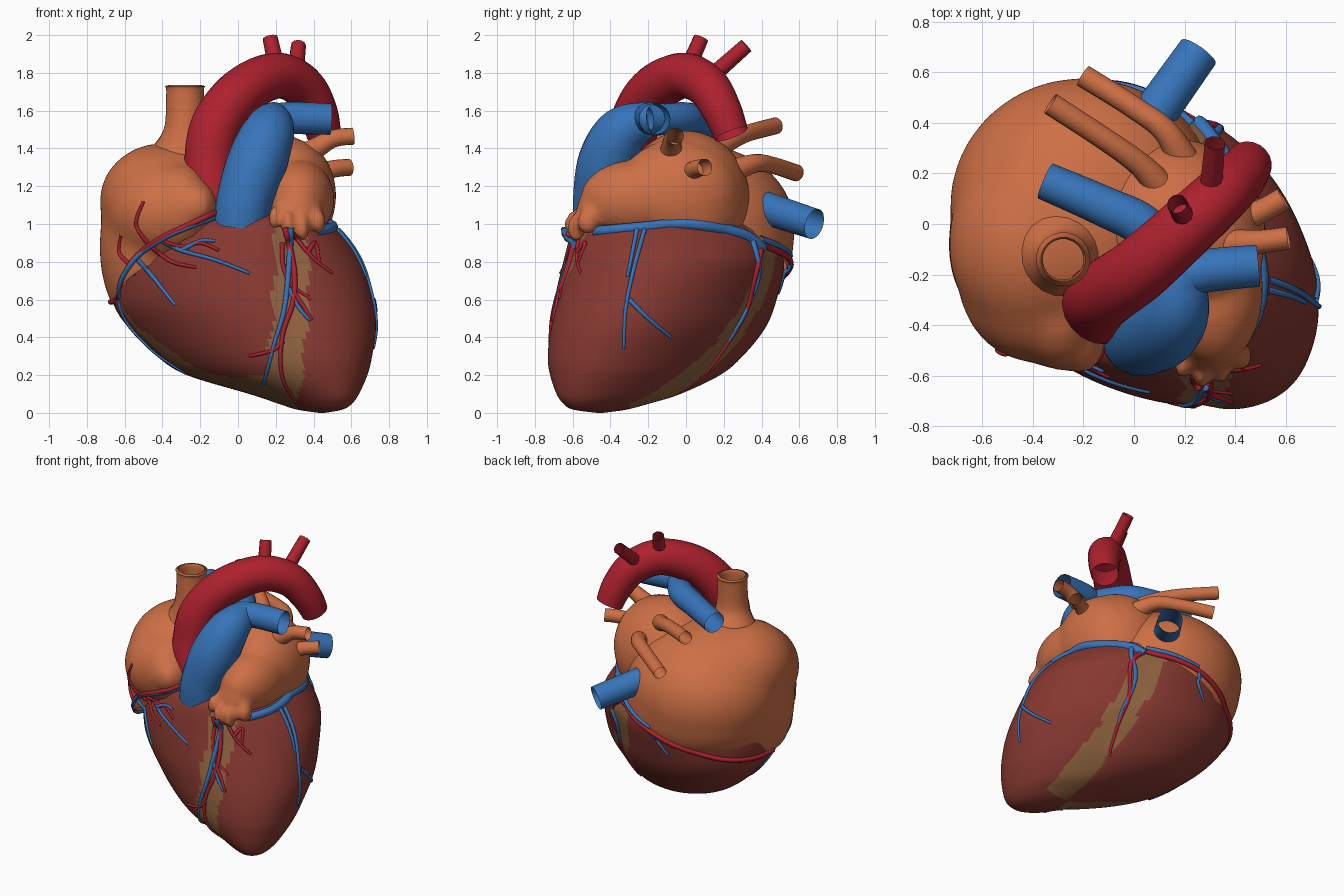
import bpy, bmesh, math
from mathutils import Vector
from mathutils.bvhtree import BVHTree

if "Cube" in bpy.data.objects:
    bpy.data.objects.remove(bpy.data.objects["Cube"])


def material(name, rgb):
    m = bpy.data.materials.new(name)
    m.diffuse_color = (*rgb, 1)
    m.use_nodes = True
    m.node_tree.nodes["Principled BSDF"].inputs["Base Color"].default_value = m.diffuse_color
    return m


MUSCLE = material("muscle brown red", (0.24, 0.04, 0.03))
FAT = material("fat tan", (0.28, 0.125, 0.05))
ATRIUM = material("atrium orange", (0.61, 0.16, 0.06))
ARTERY = material("artery red", (0.42, 0.015, 0.027))
VEIN = material("vein blue", (0.038, 0.175, 0.49))


def smooth_path(pts, steps):
    """Catmull-Rom through points of any dimension."""
    p = [pts[0]] + list(pts) + [pts[-1]]
    out = []
    for i in range(1, len(p) - 2):
        for s in range(steps):
            t = s / steps
            out.append(tuple(
                0.5 * (2 * b + (c - a) * t + (2 * a - 5 * b + 4 * c - d) * t * t
                       + (3 * b - a - 3 * c + d) * t ** 3)
                for a, b, c, d in zip(p[i - 1], p[i], p[i + 1], p[i + 2])))
    return out + [tuple(pts[-1])]


def add_object(name, mesh, *mats):
    if not mesh.materials:
        for m in mats:
            mesh.materials.append(m)
    mesh.shade_smooth()
    ob = bpy.data.objects.new(name, mesh)
    bpy.context.collection.objects.link(ob)
    return ob


def baked(ob):
    dg = bpy.context.evaluated_depsgraph_get()
    mesh = bpy.data.meshes.new_from_object(ob.evaluated_get(dg))
    bpy.data.objects.remove(ob)
    mesh.materials.clear()
    return mesh


def tube(name, pts, mat, steps=8, res=6, wall=0.0):
    """Tube along (x, y, z, radius) points, open at the ends."""
    path = smooth_path(pts, steps) if steps > 1 else pts
    cu = bpy.data.curves.new(name, 'CURVE')
    cu.dimensions = '3D'
    cu.bevel_depth = 1.0
    cu.bevel_resolution = res
    sp = cu.splines.new('POLY')
    sp.points.add(len(path) - 1)
    for q, (x, y, z, r) in zip(sp.points, path):
        q.co = (x, y, z, 1)
        q.radius = r
    tmp = bpy.data.objects.new(name + "_path", cu)
    bpy.context.collection.objects.link(tmp)
    ob = add_object(name, baked(tmp), mat)
    if wall:
        mod = ob.modifiers.new("wall", 'SOLIDIFY')
        mod.thickness = wall
        mod.offset = -1
    return ob


# ---- ventricles: stacked skewed ellipses (z, x0, x1, y0, y1)
SECTIONS = [
    (0.0, 0.43, 0.46, -0.47, -0.44), (0.018, 0.31, 0.555, -0.6, -0.31),
    (0.05, 0.21, 0.605, -0.65, -0.19), (0.1, 0.06, 0.64, -0.685, -0.03),
    (0.2, -0.27, 0.685, -0.72, 0.18), (0.3, -0.43, 0.71, -0.735, 0.3),
    (0.45, -0.58, 0.73, -0.725, 0.42), (0.6, -0.665, 0.715, -0.7, 0.48),
    (0.8, -0.65, 0.66, -0.65, 0.52), (0.95, -0.52, 0.55, -0.61, 0.47),
    (1.02, -0.36, 0.45, -0.57, 0.38), (1.06, -0.18, 0.3, -0.48, 0.2)]


def septum_x(y, z):
    return 0.28 - 0.1 * max(0, 0.55 - z) if y < -0.3 else 0.22 + (0.82 - z) * 0.27


def build_ventricles():
    bm = bmesh.new()
    n, rings = 144, []
    for z, x0, x1, y0, y1 in smooth_path(SECTIONS, 8):
        cx, cy, a, b = (x0 + x1) / 2, (y0 + y1) / 2, (x1 - x0) / 2, (y1 - y0) / 2
        skew = -0.5 + 0.33 * min(1, z / 0.8)
        ring = []
        for i in range(n):
            t = 2 * math.pi * i / n
            x, y = cx + a * math.cos(t), cy + b * math.sin(t + skew)
            d = (x - septum_x(y, z)) / 0.09          # shallow groove over the septum
            k = 1 - 0.03 * math.exp(-d * d)
            ring.append(bm.verts.new((x, cy + (y - cy) * k, max(z, 0))))
        rings.append(ring)
    for r, s in zip(rings, rings[1:]):
        for i in range(n):
            bm.faces.new((r[i], r[(i + 1) % n], s[(i + 1) % n], s[i]))
    bm.faces.new(rings[0][::-1])
    bm.faces.new(rings[-1])
    for f in bm.faces:                               # fat over septum and lower margin
        c = f.calc_center_median()
        wob = 0.01 * math.sin(c.z * 23)
        septal = abs(c.x - septum_x(c.y, c.z) + wob) < 0.092
        margin = (c.x < 0.16 and c.z < 0.2 + 0.95 * c.x ** 2 + wob
                  and c.y < -0.1 - 0.35 * (0.6 - c.z))
        f.material_index = 1 if septal or margin else 0
    me = bpy.data.meshes.new("ventricles")
    bm.to_mesh(me)
    return add_object("ventricles", me, MUSCLE, FAT)


def blob(name, balls, cuts, soften):
    """Fused ellipsoids (centre, radii), trimmed below planes z = a + b*x + c*y."""
    bm = bmesh.new()
    for x, y, z, a, b, c in balls:
        vs = bmesh.ops.create_icosphere(bm, subdivisions=4, radius=1)['verts']
        for v in vs:
            v.co = Vector((x + v.co.x * a, y + v.co.y * b, z + v.co.z * c))
    me = bpy.data.meshes.new(name)
    bm.to_mesh(me)
    ob = add_object(name, me, ATRIUM)
    rm = ob.modifiers.new("fuse", 'REMESH')
    rm.mode = 'VOXEL'
    rm.voxel_size = 0.02
    sm = ob.modifiers.new("soften", 'SMOOTH')
    sm.factor, sm.iterations = 0.5, soften
    me = baked(ob)
    bm = bmesh.new()
    bm.from_mesh(me)
    for a, b, c in cuts:
        res = bmesh.ops.bisect_plane(bm, geom=bm.verts[:] + bm.edges[:] + bm.faces[:],
                                     plane_co=(0, 0, a), plane_no=(-b, -c, 1), clear_inner=True)
        edges = [e for e in res['geom_cut'] if isinstance(e, bmesh.types.BMEdge)]
        bmesh.ops.holes_fill(bm, edges=edges, sides=0)
    bm.to_mesh(me)
    return add_object(name, me, ATRIUM)


ventricles = build_ventricles()
right_atrium = blob("right_atrium", [
    (-0.2, 0.07, 0.98, 0.53, 0.51, 0.44), (-0.18, 0.08, 0.88, 0.53, 0.49, 0.4),
    (-0.25, -0.01, 1.14, 0.45, 0.42, 0.3),
    (-0.4, -0.08, 1.12, 0.335, 0.39, 0.31), (-0.49, -0.08, 0.88, 0.245, 0.34, 0.45),
    (-0.39, -0.2, 1.06, 0.31, 0.35, 0.3), (-0.3, -0.36, 1.08, 0.17, 0.22, 0.24),
    (-0.21, -0.46, 1.1, 0.1, 0.14, 0.12)],
    [(0.85, 0.4, -0.1), (0.79, 0.45, -0.5)], 40)
left_atrium = blob("left_atrium", [
    (0.15, 0.0, 1.12, 0.36, 0.34, 0.375), (0.29, -0.04, 1.15, 0.23, 0.33, 0.3),
    (0.32, -0.26, 1.13, 0.19, 0.3, 0.21), (0.31, -0.44, 1.08, 0.14, 0.14, 0.11),
    (0.19, -0.56, 1.03, 0.03, 0.05, 0.07), (0.265, -0.6, 0.98, 0.03, 0.05, 0.09),
    (0.345, -0.58, 0.98, 0.03, 0.05, 0.08), (0.425, -0.52, 1.01, 0.04, 0.06, 0.07)],
    [(0.91, 0, 0)], 7)

# ---- great vessels
vessels = [
    tube("superior_vena_cava", [(-0.3, -0.1, 1.25, 0.27), (-0.29, -0.12, 1.37, 0.18),
         (-0.28, -0.14, 1.5, 0.114), (-0.28, -0.14, 1.69, 0.101), (-0.28, -0.14, 1.73, 0.107)],
         ATRIUM, res=8, wall=0.02),
    tube("aorta", [(-0.07, -0.35, 0.95, 0.12), (-0.13, -0.34, 1.15, 0.135), (-0.15, -0.31, 1.32, 0.135),
         (-0.115, -0.275, 1.52, 0.135), (0.02, -0.18, 1.7, 0.13), (0.2, -0.02, 1.785, 0.122),
         (0.34, 0.11, 1.73, 0.115), (0.42, 0.19, 1.6, 0.105), (0.455, 0.24, 1.475, 0.092)],
         ARTERY, res=8),
    tube("arch_branch_front", [(0.21, 0.0, 1.8, 0.045), (0.17, 0.08, 1.985, 0.04)], ARTERY, 2, 4),
    tube("arch_branch_rear", [(0.3, 0.1, 1.75, 0.045), (0.32, 0.32, 1.945, 0.04)], ARTERY, 2, 4),
    tube("pulmonary_trunk", [(0.015, -0.45, 0.98, 0.145), (0.035, -0.45, 1.12, 0.15),
         (0.1, -0.415, 1.32, 0.16), (0.16, -0.34, 1.48, 0.14), (0.19, -0.22, 1.55, 0.1),
         (0.22, -0.17, 1.56, 0.07)], VEIN, res=8),
    tube("left_pulmonary_artery", [(0.13, -0.25, 1.54, 0.08), (0.26, -0.19, 1.56, 0.085),
         (0.49, -0.165, 1.555, 0.083)], VEIN),
    tube("right_pulmonary_artery", [(0.2, -0.22, 1.55, 0.085), (0.05, -0.02, 1.56, 0.085),
         (-0.12, 0.07, 1.55, 0.08), (-0.35, 0.17, 1.52, 0.075)], VEIN),
    tube("inferior_vena_cava", [(0.07, 0.42, 1.085, 0.088), (0.255, 0.68, 1.0, 0.083)], VEIN, 8)]
PULMONARY_VEINS = [
    [(0.38, -0.08, 1.38, 0.06), (0.5, -0.07, 1.45, 0.047), (0.61, -0.055, 1.465, 0.045)],
    [(0.38, 0.0, 1.25, 0.06), (0.5, 0.05, 1.29, 0.047), (0.59, 0.1, 1.3, 0.045)],
    [(0.14, 0.1, 1.36, 0.07), (0.04, 0.22, 1.43, 0.05), (-0.1, 0.325, 1.48, 0.045),
     (-0.33, 0.475, 1.52, 0.045)],
    [(0.22, 0.2, 1.26, 0.07), (0.13, 0.36, 1.32, 0.05), (0.0, 0.46, 1.31, 0.045),
     (-0.2, 0.585, 1.27, 0.045)]]
for i, pts in enumerate(PULMONARY_VEINS):
    vessels.append(tube(f"pulmonary_vein_{i + 1}", pts, ATRIUM))

# ---- remove walls buried inside the neighbouring chambers
bodies = (ventricles, right_atrium, left_atrium)


def tree(ob):
    return BVHTree.FromPolygons([v.co.copy() for v in ob.data.vertices],
                                [list(p.vertices) for p in ob.data.polygons])


TREES = {ob.name: tree(ob) for ob in bodies}
for ob in list(bodies) + vessels:
    bm = bmesh.new()
    bm.from_mesh(ob.data)
    hidden = []
    for f in bm.faces:
        c = f.calc_center_median()
        for key, t in TREES.items():
            if key != ob.name:
                loc, nor, _, dist = t.find_nearest(c)
                if dist > 0.035 and (c - loc).dot(nor) < -0.7 * dist:
                    hidden.append(f)
                    break
    bmesh.ops.delete(bm, geom=hidden, context='FACES')
    bm.to_mesh(ob.data)


# ---- coronary vessels: drawn in a view and projected onto the heart
def hug(name, view, pts, r0, r1, mat, lift=0.3):
    path, flat = [], smooth_path(pts, 6)
    for i, p in enumerate(flat):
        if view == 'front':
            o, d = Vector((p[0], -3, p[1])), Vector((0, 1, 0))
        elif view == 'right':
            o, d = Vector((3, p[0], p[1])), Vector((-1, 0, 0))
        else:                                        # around: angle in degrees, height
            a = math.radians(p[0])
            d = Vector((-math.cos(a), -math.sin(a), 0))
            o = Vector((0, 0, p[1])) - 3 * d
        hits = [h for h in (t.ray_cast(o, d) for t in TREES.values()) if h[0]]
        if hits:
            hit = min(hits, key=lambda h: h[3])[0]
            r = r0 + (r1 - r0) * i / (len(flat) - 1)
            path.append((*(hit - d * r * lift), r))
    if len(path) > 2:
        tube(name, path, mat, steps=1, res=2)


FRONT_ARTERIES = [
    [(.25, .98), (.28, .85), (.3, .72), (.29, .58), (.24, .43), (.225, .28), (.245, .16), (.31, .05)],
    [(.29, .95), (.36, .86), (.42, .8), (.5, .74)], [(.3, .63), (.35, .56), (.39, .49)],
    [(.24, .38), (.18, .33), (.06, .3)], [(.37, .85), (.41, .9), (.43, .8)],
    [(-.1, 1.07), (-.25, 1.0), (-.4, .93), (-.53, .84), (-.6, .74), (-.64, .6)],
    [(-.42, .92), (-.3, .88), (-.2, .9), (-.1, .86)], [(-.46, .88), (-.35, .8), (-.22, .77)],
    [(-.48, .9), (-.54, 1.0), (-.5, 1.12)], [(-.58, .79), (-.63, .85), (-.62, .94)]]
FRONT_VEINS = [
    [(.28, .98), (.27, .78), (.245, .55), (.19, .36), (.135, .15)], [(.27, .66), (.32, .56), (.38, .49)],
    [(-.12, 1.04), (-.3, .97), (-.42, .91), (-.55, .81), (-.63, .66), (-.6, .5), (-.45, .33), (-.28, .21)],
    [(-.42, .92), (-.3, .86), (-.12, .81), (.06, .74)], [(-.3, .86), (-.2, .91), (-.12, .91)],
    [(-.53, .81), (-.45, .72), (-.38, .63), (-.33, .57)]]
RIGHT_VEINS = [
    [(-.22, .97), (-.28, .75), (-.32, .55), (-.33, .34)], [(-.3, .6), (-.2, .5), (-.08, .4)],
    [(-.26, .97), (-.31, .72)], [(.35, .92), (.385, .75), (.33, .57), (.25, .42), (.2, .34)]]
RIGHT_ARTERIES = [
    [(.4, .88), (.365, .72), (.31, .52), (.2, .34), (.1, .2)], [(-.6, .9), (-.64, .75), (-.67, .6)]]
for label, view, lines, mat in (
        ("front_coronary_artery", 'front', FRONT_ARTERIES, ARTERY),
        ("front_cardiac_vein", 'front', FRONT_VEINS, VEIN),
        ("side_cardiac_vein", 'right', RIGHT_VEINS, VEIN),
        ("side_coronary_artery", 'right', RIGHT_ARTERIES, ARTERY)):
    for i, line in enumerate(lines):
        main = len(line) > 4
        hug(f"{label}_{i + 1}", view, line, 0.018 if main else 0.013, 0.008, mat)

# vessels in the groove between atria and ventricles
hug("coronary_sinus", 'right', [(-.48, .96), (-.2, .985), (0, 1.0), (.2, .97), (.33, .93), (.4, .87)],
    0.028, 0.035, VEIN, -0.3)
groove = [(60, .89), (80, .85), (100, .8), (125, .71), (150, .63), (175, .59), (190, .59)]
hug("rear_groove_artery", 'around', groove, 0.018, 0.015, ARTERY)
hug("rear_groove_vein", 'around', [(a, z + 0.03) for a, z in groove[:3]], 0.02, 0.01, VEIN)
hug("rear_small_vein", 'around', [(100, .8), (105, .71), (112, .63)], 0.014, 0.007, VEIN)
